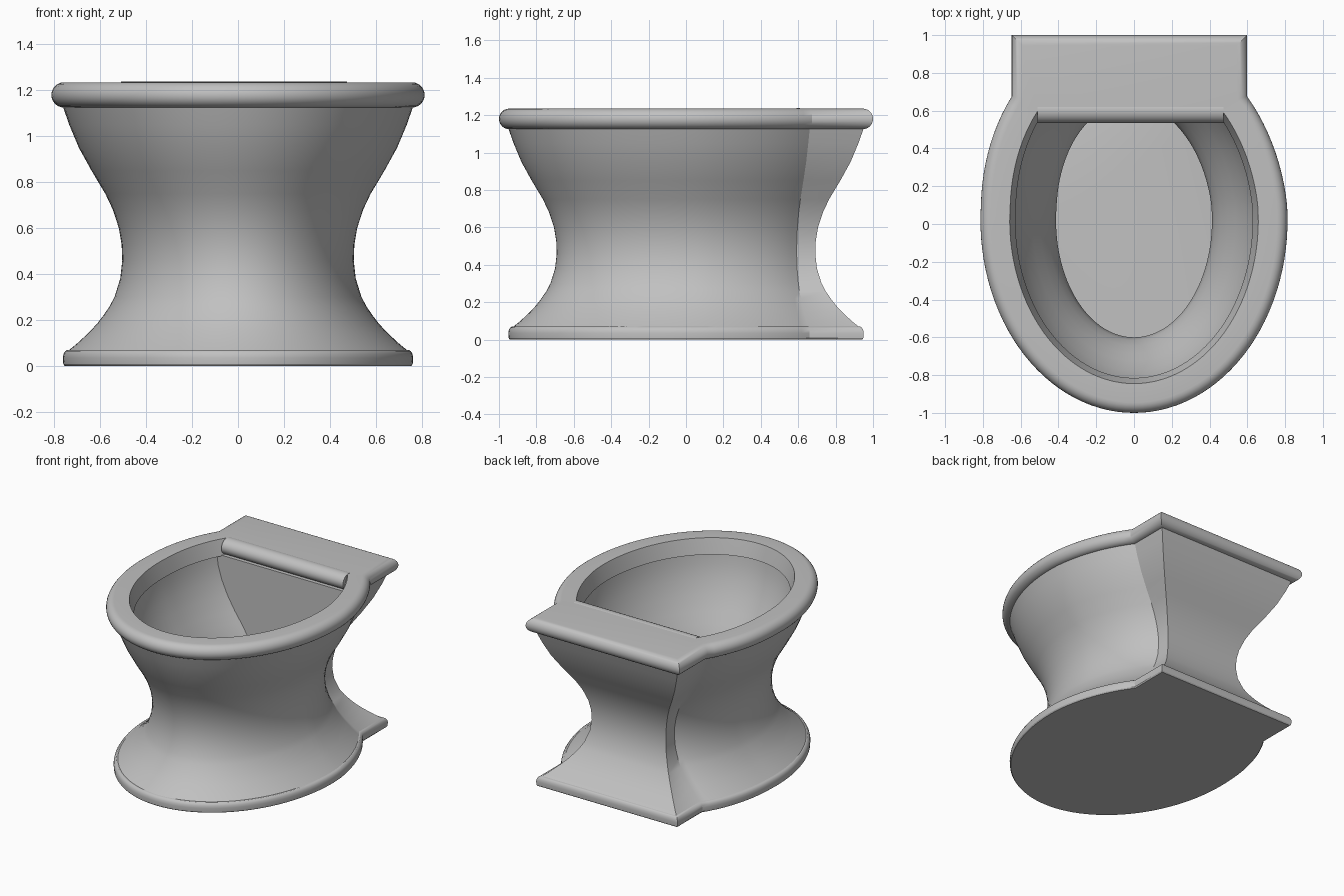
import bpy, bmesh, math

if "Cube" in bpy.data.objects:
    bpy.data.objects.remove(bpy.data.objects["Cube"])

ARC = 80  # points along the rounded front of each outline

ceramic = bpy.data.materials.new("grey_ceramic")
ceramic.diffuse_color = (0.53, 0.53, 0.53, 1)
ceramic.use_nodes = True
ceramic.node_tree.nodes["Principled BSDF"].inputs["Base Color"].default_value = ceramic.diffuse_color


def outline(d, z, back=None):
    """Oval front with a straight back, moved inward by d.
    With no back given, a square tail runs to the rear edge;
    otherwise the oval is cut off straight at y = back."""
    rx, ry, cy = 0.813 - d, 1.02 - d, 0.02
    cut = 0.675 - 0.27 * d if back is None else back
    a = math.asin((cut - cy) / ry)
    pts = []
    for i in range(ARC + 1):
        t = math.pi - a + (math.pi + 2 * a) * i / ARC
        x, y = rx * math.cos(t), cy + ry * math.sin(t)
        x -= 0.024 * max(0, y - 0.1) / 0.575      # tail sits slightly to the left
        pts.append((x, y, z))
    left, right = pts[0][0], pts[-1][0]
    if back is None:
        pts += [(right, 1 - d, z), (left, 1 - d, z)]
    else:
        third = (right - left) / 3
        pts += [(right - third, back, z), (left + third, back, z)]
    return pts


def finish(name, bm):
    bmesh.ops.recalc_face_normals(bm, faces=bm.faces[:])
    mesh = bpy.data.meshes.new(name)
    bm.to_mesh(mesh)
    bm.free()
    mesh.materials.append(ceramic)
    ob = bpy.data.objects.new(name, mesh)
    bpy.context.collection.objects.link(ob)
    bpy.ops.object.select_all(action='DESELECT')
    ob.select_set(True)
    bpy.context.view_layer.objects.active = ob
    bpy.ops.object.shade_smooth_by_angle(angle=math.radians(31))
    return ob


def loft(name, rings, closed):
    """Skin the rings; join last to first if closed, else cap both ends."""
    bm = bmesh.new()
    rows = [[bm.verts.new(p) for p in r] for r in rings]
    n = len(rows[0])
    pairs = list(zip(rows, rows[1:]))
    if closed:
        pairs.append((rows[-1], rows[0]))
    else:
        bm.faces.new(rows[0])
        bm.faces.new(rows[-1])
    for a, b in pairs:
        for i in range(n):
            j = (i + 1) % n
            bm.faces.new((a[i], a[j], b[j], b[i]))
    return finish(name, bm)


# Foot plate with a rounded edge
foot = [(0.058, 0.0), (0.052, 0.008), (0.05, 0.035), (0.053, 0.052),
        (0.06, 0.064), (0.07, 0.07)]
loft("foot_plate", [outline(d, z) for d, z in foot], False)

# Waisted bowl: outer wall up, thin inner wall back down
outer = [(0.072, 0.065), (0.115, 0.1), (0.168, 0.15), (0.2, 0.185),
         (0.227, 0.22), (0.254, 0.26), (0.275, 0.3), (0.3, 0.38),
         (0.309, 0.46), (0.306, 0.53), (0.294, 0.6), (0.268, 0.68),
         (0.235, 0.75), (0.175, 0.85), (0.12, 0.95), (0.078, 1.05),
         (0.05, 1.13)]
inner = [(0.15, 1.13), (0.16, 1.05), (0.186, 0.95), (0.225, 0.85),
         (0.275, 0.75), (0.315, 0.68), (0.355, 0.6), (0.385, 0.53),
         (0.4, 0.46), (0.385, 0.38), (0.34, 0.3), (0.28, 0.22),
         (0.21, 0.15), (0.13, 0.065)]
loft("bowl", [outline(d, z) for d, z in outer]
     + [outline(d, z, 0.54) for d, z in inner], True)

# Rim with a fully rounded outer edge and an overhanging inner lip
R = 0.055
rim = []
for i in range(13):
    t = -math.pi / 2 + math.pi * i / 12
    rim.append(outline(R - R * math.cos(t), 1.18 + R * math.sin(t)))
rim += [outline(0.155, 1.235, 0.6), outline(0.165, 1.2, 0.6),
        outline(0.185, 1.125, 0.6)]
loft("rim", rim, True)

# Rounded bar across the back of the opening
bm = bmesh.new()
ends = []
for x in (-0.51, 0.475):
    ends.append([bm.verts.new((x, 0.6 + 0.065 * math.cos(k * math.pi / 12),
                               1.18 + 0.058 * math.sin(k * math.pi / 12)))
                 for k in range(24)])
for e in ends:
    bm.faces.new(e)
for k in range(24):
    m = (k + 1) % 24
    bm.faces.new((ends[0][k], ends[0][m], ends[1][m], ends[1][k]))
finish("back_bar", bm)
